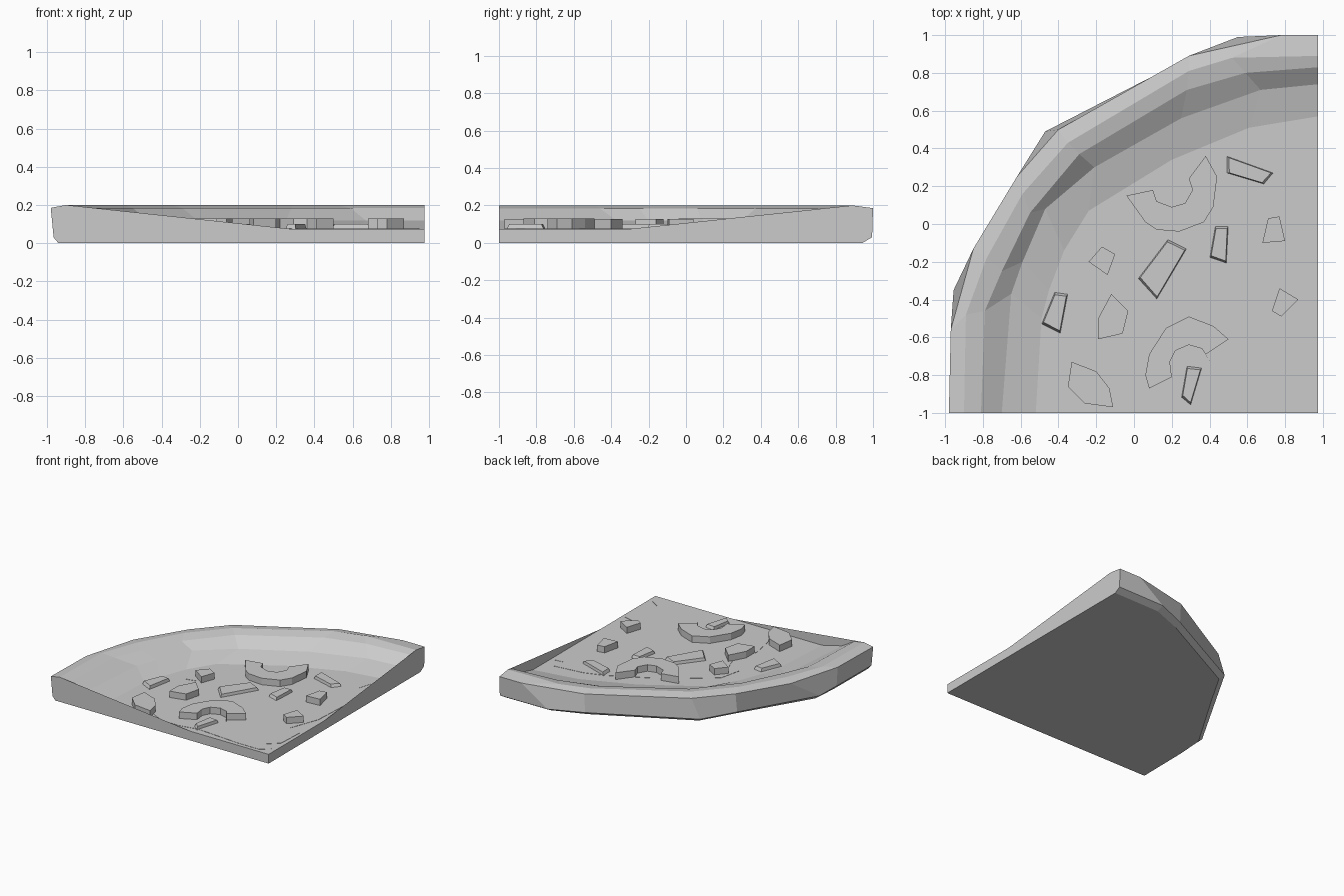
import bpy, bmesh
from mathutils import Vector

FLOOR = 0.075  # height of the flat base under the toppings


def finish(name, bm):
    bmesh.ops.recalc_face_normals(bm, faces=bm.faces)
    mesh = bpy.data.meshes.new(name)
    bm.to_mesh(mesh)
    bm.free()
    obj = bpy.data.objects.new(name, mesh)
    bpy.context.collection.objects.link(obj)
    return obj


def slab(name, outline, low, high, inset=0.0):
    """Extruded outline whose top is shrunk slightly toward its middle."""
    bm = bmesh.new()
    mid = sum((Vector(p) for p in outline), Vector((0, 0))) / len(outline)
    base = [bm.verts.new((x, y, low)) for x, y in outline]
    top = []
    for p in outline:
        q = Vector(p)
        q += (mid - q).normalized() * inset
        top.append(bm.verts.new((q.x, q.y, high)))
    bm.faces.new(base)
    bm.faces.new(top)
    n = len(base)
    for i in range(n):
        j = (i + 1) % n
        bm.faces.new((base[i], base[j], top[j], top[i]))
    bmesh.ops.triangulate(bm, faces=[f for f in bm.faces if len(f.verts) > 4])
    return finish(name, bm)


# Crust and base: rings around the quarter arc, from inside top to underside
rings = [
    (FLOOR, [(-.52, -1), (-.49, -.5), (-.45, -.35), (-.37, -.14), (-.24, .07), (.2, .34), (.61, .51), (.975, .57)]),
    (.118, [(-.70, -1), (-.65, -.37), (-.59, -.2), (-.47, .08), (-.21, .30), (.25, .56), (.67, .71), (.975, .74)]),
    (.183, [(-.81, -1), (-.79, -.46), (-.70, -.25), (-.55, .06), (-.29, .37), (.28, .71), (.59, .80), (.975, .83)]),
    (.2, [(-.90, -1), (-.89, -.48), (-.78, -.18), (-.59, .16), (-.35, .43), (.29, .81), (.52, .88), (.975, .89)]),
    (.185, [(-.98, -1), (-.97, -.56), (-.85, -.13), (-.62, .25), (-.40, .50), (.29, .89), (.78, 1), (.975, 1)]),
    (.03, [(-.965, -1), (-.96, -.56), (-.955, -.35), (-.62, .23), (-.47, .49), (.29, .88), (.55, .99), (.975, .995)]),
    (0, [(-.94, -1), (-.935, -.56), (-.92, -.35), (-.59, .20), (-.44, .46), (.30, .84), (.56, .94), (.975, .945)]),
]
bm = bmesh.new()
loops = [[bm.verts.new((x, y, z)) for x, y in pts] for z, pts in rings]
tip_top = bm.verts.new((.975, -1, FLOOR))
tip_low = bm.verts.new((.975, -1, 0))
for a, b in zip(loops, loops[1:]):
    for i in range(len(a) - 1):
        bm.faces.new((a[i], a[i + 1], b[i + 1], b[i]))
bm.faces.new(loops[0] + [tip_top])
bm.faces.new(loops[-1] + [tip_low])
for end in (0, -1):
    bm.faces.new([l[end] for l in loops] + [tip_low, tip_top])
bmesh.ops.triangulate(bm, faces=[f for f in bm.faces if len(f.verts) > 4])
finish("crust_base", bm)

# Thin cheese layer with a ragged edge
slab("cheese_layer", [
    (-.28, -.28), (-.24, -.11), (-.02, .06), (.2, .2), (.49, .35), (.64, .40), (.89, .43),
    (.86, .33), (.94, .34), (.95, .08), (.93, -.3), (.84, -.54), (.95, -.57), (.94, -.79),
    (.86, -.86), (.94, -.91), (.87, -.97), (.68, -.97), (.3, -.94), (.15, -.97), (0, -.97),
    (-.15, -.9), (-.2, -.62), (-.12, -.45), (-.19, -.26)], FLOOR - .005, FLOOR + .002)

# Curved half-ring slices
slab("ring_slice_back", [
    (-.04, .15), (.06, .01), (.12, -.03), (.24, -.04), (.37, .01), (.42, .09), (.44, .25), (.38, .36),
    (.29, .24), (.31, .18), (.27, .11), (.20, .09), (.12, .12), (.10, .18)], FLOOR - .005, .13)
slab("ring_slice_front", [
    (.08, -.87), (.06, -.80), (.08, -.69), (.17, -.55), (.29, -.49), (.42, -.54), (.50, -.61),
    (.38, -.69), (.41, -.74), (.36, -.66), (.29, -.64), (.22, -.67), (.19, -.73), (.20, -.81)], FLOOR - .005, .13)

# Low flat strips with sloped edges
strips = [
    [(.49, .36), (.74, .27), (.69, .21), (.49, .27)],
    [(.18, -.08), (.28, -.13), (.12, -.40), (.02, -.29)],
    [(.43, -.01), (.50, -.01), (.49, -.21), (.40, -.18)],
    [(-.42, -.36), (-.35, -.37), (-.39, -.58), (-.49, -.53)],
    [(.28, -.75), (.36, -.76), (.30, -.96), (.25, -.92)],
]
for i, s in enumerate(strips):
    slab(f"topping_strip_{i + 1}", s, FLOOR - .005, .1, .015)

# Taller chopped chunks
chunks = [
    [(.71, .03), (.77, .04), (.80, -.09), (.68, -.10)],
    [(.77, -.34), (.87, -.40), (.78, -.49), (.73, -.46)],
    [(-.17, -.12), (-.10, -.16), (-.14, -.27), (-.24, -.20)],
    [(-.12, -.37), (-.03, -.46), (-.06, -.58), (-.19, -.61), (-.19, -.50)],
    [(-.33, -.73), (-.20, -.78), (-.13, -.87), (-.11, -.97), (-.26, -.95), (-.35, -.86)],
]
for i, c in enumerate(chunks):
    slab(f"topping_chunk_{i + 1}", c, FLOOR - .005, .128)
